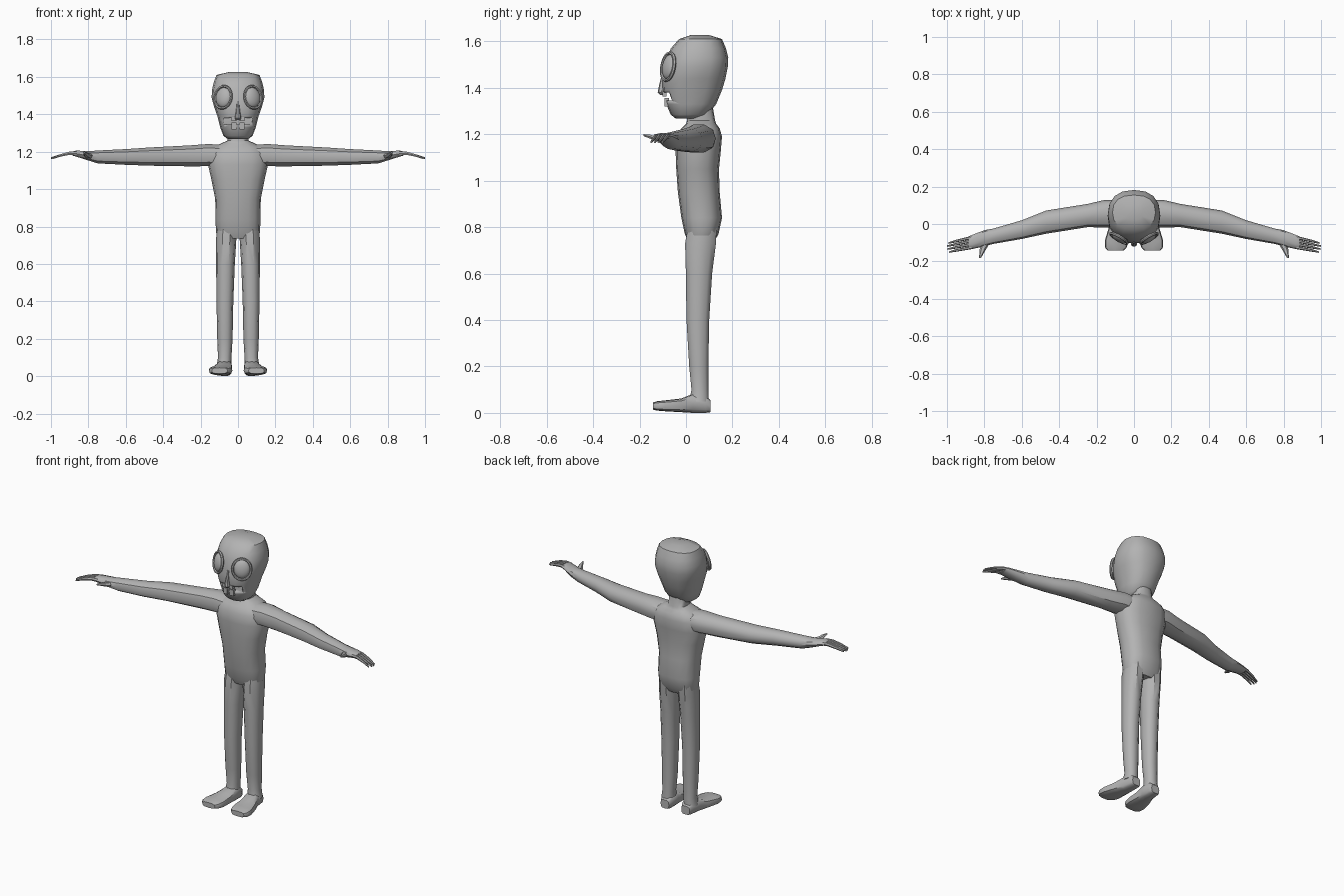
import bpy, bmesh, math
from mathutils import Vector, Matrix

if "Cube" in bpy.data.objects:
    bpy.data.objects.remove(bpy.data.objects["Cube"])

grey = bpy.data.materials.new("plain grey")
grey.diffuse_color = (0.45, 0.45, 0.45, 1)
grey.use_nodes = True
grey.node_tree.nodes["Principled BSDF"].inputs["Base Color"].default_value = grey.diffuse_color


def finish(bm, name, mirror=False, angle=40):
    bmesh.ops.recalc_face_normals(bm, faces=bm.faces)
    me = bpy.data.meshes.new(name)
    for f in bm.faces:
        f.smooth = True
    bm.to_mesh(me)
    bm.free()
    me.set_sharp_from_angle(angle=math.radians(angle))
    me.materials.append(grey)
    ob = bpy.data.objects.new(name, me)
    bpy.context.collection.objects.link(ob)
    if mirror:
        ob.modifiers.new("mirror", 'MIRROR').use_mirror_merge = False
    return ob


def loft(bm, rings, n=12, p=2.0):
    """Skin superellipse rings given as (centre, half axis, half axis)."""
    loops = []
    for c, a, b in rings:
        loop = []
        for i in range(n):
            t = 2 * math.pi * i / n
            u, v = math.cos(t), math.sin(t)
            u = math.copysign(abs(u) ** (2 / p), u)
            v = math.copysign(abs(v) ** (2 / p), v)
            loop.append(bm.verts.new(Vector(c) + Vector(a) * u + Vector(b) * v))
        loops.append(loop)
    for l0, l1 in zip(loops, loops[1:]):
        for i in range(n):
            j = (i + 1) % n
            bm.faces.new((l0[i], l0[j], l1[j], l1[i]))
    bm.faces.new(loops[0])
    bm.faces.new(loops[-1])


def upright(rows):
    """Horizontal rings from (z, x centre, half width, front y, back y)."""
    return [((x, (f + b) / 2, z), (w, 0, 0), (0, (b - f) / 2, 0)) for z, x, w, f, b in rows]


def sideways(rows):
    """Rings across x from (x, y, z, y radius, z radius)."""
    return [((x, y, z), (0, ry, 0), (0, 0, rz)) for x, y, z, ry, rz in rows]


# torso and neck
bm = bmesh.new()
loft(bm, upright([
    (.735, 0, .10, .01, .12), (.77, 0, .118, -.005, .14), (.84, 0, .12, -.02, .155),
    (.95, 0, .122, -.035, .145), (1.05, 0, .142, -.042, .142), (1.13, 0, .16, -.045, .15),
    (1.19, 0, .155, -.042, .155), (1.225, 0, .13, -.02, .145), (1.245, 0, .09, 0, .13),
    (1.26, 0, .055, .005, .125), (1.32, 0, .055, 0, .115)]), 16, 2.5)
finish(bm, "torso")

# legs
bm = bmesh.new()
loft(bm, upright([
    (.82, .062, .05, .01, .135), (.73, .063, .054, -.007, .132), (.6, .067, .05, -.003, .115),
    (.4, .07, .045, 0, .102), (.2, .07, .041, .012, .098), (.1, .071, .036, .022, .098),
    (.05, .075, .04, .012, .10)]), 10, 2.3)
finish(bm, "legs", True)

# feet, running heel to toe and turned outwards
bm = bmesh.new()
foot = [(.105, .07, .028, .003, .055), (.085, .07, .037, 0, .075), (.03, .073, .042, 0, .082),
        (-.02, .083, .052, .003, .062), (-.09, .093, .063, .007, .054),
        (-.125, .097, .058, .01, .05), (-.143, .098, .042, .014, .045)]
loft(bm, [((x, y, (z0 + z1) / 2), (w, 0, 0), (0, 0, (z1 - z0) / 2))
          for y, x, w, z0, z1 in foot], 12, 3.2)
finish(bm, "feet", True)

# arms and palms
bm = bmesh.new()
loft(bm, sideways([
    (.09, .055, 1.18, .075, .06), (.16, .055, 1.182, .073, .062), (.25, .045, 1.178, .062, .059),
    (.47, .01, 1.174, .062, .051), (.6, -.03, 1.172, .05, .044), (.75, -.065, 1.172, .041, .036),
    (.80, -.076, 1.178, .043, .026), (.865, -.096, 1.19, .038, .017),
    (.885, -.10, 1.19, .033, .011)]), 10, 2.2)
finish(bm, "arms", True)

# four fingers and a thumb on each hand
bm = bmesh.new()
for i in range(4):
    y0, y1 = -.07 - .018 * i, -.102 - .016 * i
    tip = (.992, 1.0, .998, .988)[i]
    loft(bm, sideways([(.86, y0, 1.191, .009, .011), (.90, y0 * .7 + y1 * .3, 1.192, .008, .010),
                       (.95, y0 * .35 + y1 * .65, 1.18, .007, .008),
                       (tip, y1, 1.166, .004, .005)]), 6)
loft(bm, [((.79, -.095, 1.175), (.024, 0, 0), (0, 0, .017)),
          ((.808, -.135, 1.182), (.017, 0, 0), (0, 0, .012)),
          ((.815, -.155, 1.19), (.012, 0, 0), (0, 0, .01)),
          ((.823, -.182, 1.196), (.005, 0, 0), (0, 0, .005))], 6)
finish(bm, "fingers", True)

# head
bm = bmesh.new()
loft(bm, upright([
    (1.268, 0, .055, -.045, .06), (1.285, 0, .078, -.066, .095), (1.33, 0, .095, -.085, .13),
    (1.39, 0, .110, -.102, .155), (1.44, 0, .128, -.102, .17), (1.49, 0, .141, -.092, .18),
    (1.53, 0, .139, -.083, .182), (1.57, 0, .130, -.065, .172), (1.61, 0, .115, -.03, .155),
    (1.627, 0, .045, .02, .10)]), 16, 2.4)
head = finish(bm, "head")

# mouth opening
bm = bmesh.new()
bmesh.ops.create_cube(bm, size=1, matrix=Matrix.Translation((0, -.09, 1.362))
                      @ Matrix.Diagonal((.15, .06, .034, 1)))
cutter = finish(bm, "mouth_cutter")
cutter.hide_render = True
cutter.hide_viewport = True
cut = head.modifiers.new("mouth", 'BOOLEAN')
cut.object, cut.operation, cut.solver = cutter, 'DIFFERENCE', 'EXACT'

# teeth, one pair above and one below
bm = bmesh.new()
for z, h in ((1.374, .022), (1.338, .036)):
    y = -.092 if z > 1.35 else -.083
    bmesh.ops.create_cube(bm, size=1, matrix=Matrix.Translation((.021, y, z))
                          @ Matrix.Diagonal((.025, .018, h, 1)))
finish(bm, "teeth", True)

# nose
bm = bmesh.new()
loft(bm, upright([(1.37, 0, .012, -.112, -.09), (1.38, 0, .017, -.122, -.09),
                  (1.41, 0, .012, -.116, -.09), (1.47, 0, .006, -.102, -.08)]), 8)
finish(bm, "nose")

# bulging eyes
place = (Matrix.Translation((.077, -.072, 1.49)) @ Matrix.Rotation(math.radians(30), 4, 'Z')
         @ Matrix.Rotation(math.radians(-10), 4, 'X'))
bm = bmesh.new()
bmesh.ops.create_uvsphere(bm, u_segments=20, v_segments=12, radius=1,
                          matrix=place @ Matrix.Diagonal((.046, .024, .054, 1)))
finish(bm, "eyes", True)

# raised rims round the eyes
bm = bmesh.new()
N, M = 24, 6
grid = []
for i in range(N):
    t = 2 * math.pi * i / N
    grid.append([bm.verts.new(place @ Vector((
        math.cos(t) * (.052 + .007 * math.cos(s)), -.006 + .008 * math.sin(s),
        math.sin(t) * (.060 + .007 * math.cos(s)))))
        for s in (2 * math.pi * k / M for k in range(M))])
for i in range(N):
    for k in range(M):
        a, b = grid[i], grid[(i + 1) % N]
        bm.faces.new((a[k], a[(k + 1) % M], b[(k + 1) % M], b[k]))
finish(bm, "eye_rims", True)
